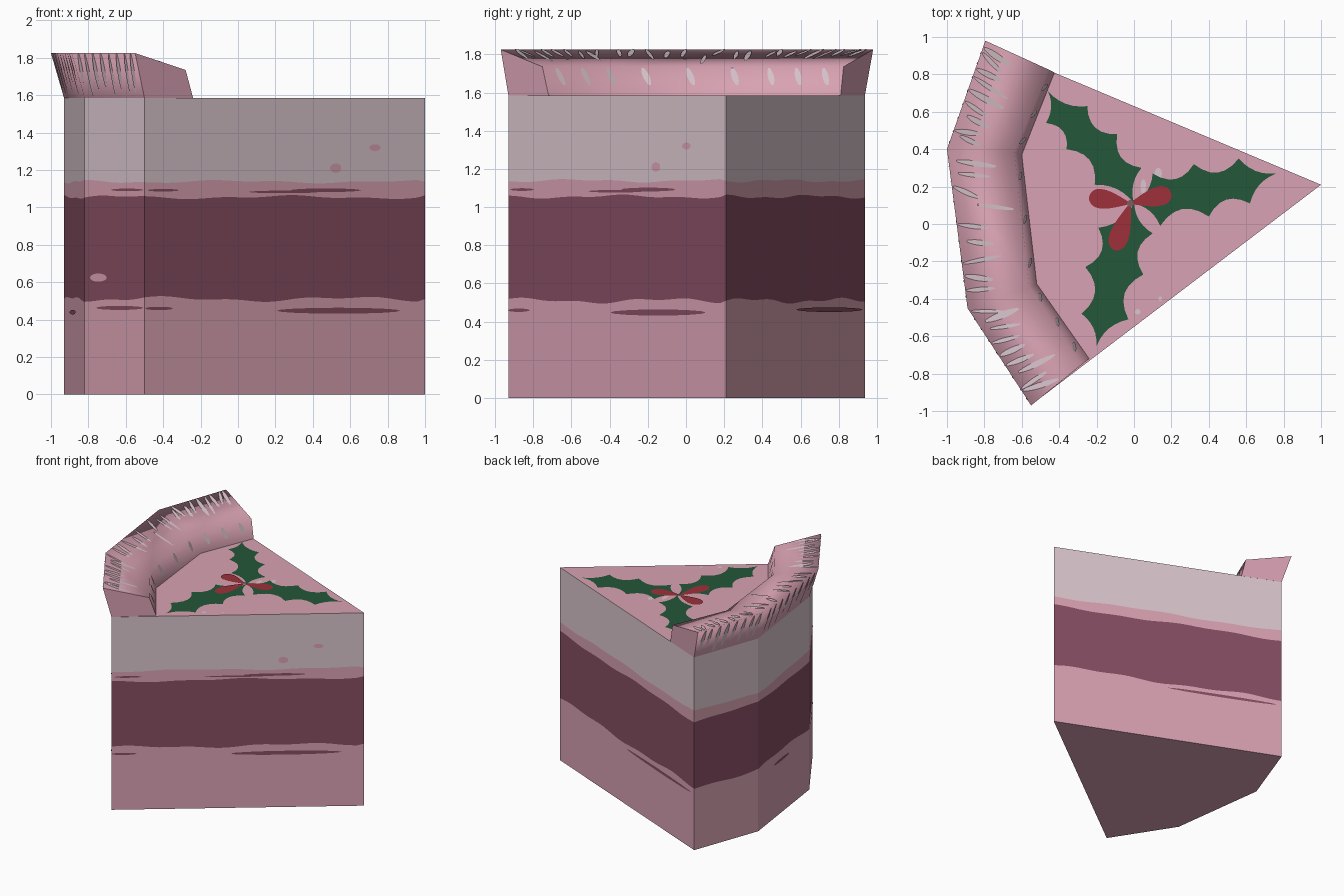
import bpy, bmesh, math, random
from mathutils import Vector

if "Cube" in bpy.data.objects:
    bpy.data.objects.remove(bpy.data.objects["Cube"])

random.seed(4)


def material(name, rgb):
    m = bpy.data.materials.new(name)
    lin = [(c / 255 / 12.92) if c < 11 else ((c / 255 + 0.055) / 1.055) ** 2.4 for c in rgb]
    m.diffuse_color = (*lin, 1)
    m.use_nodes = True
    m.node_tree.nodes["Principled BSDF"].inputs["Base Color"].default_value = m.diffuse_color
    return m


PINK = material("pink_icing", (217, 162, 179))
PALE = material("pale_cream", (219, 199, 207))
MAROON = material("berry_layer", (134, 78, 98))
GREEN = material("holly_green", (36, 87, 56))
RED = material("berry_red", (157, 48, 58))
GREY = material("berry_centre", (125, 95, 95))

TOP = 1.585
# Slice outline, anticlockwise: tip, back corner, two rim bends, front corner
OUTLINE = [Vector(p) for p in [(1, 0.21), (-0.73, 0.937), (-0.93, 0.39), (-0.82, -0.43), (-0.50, -0.93)]]


def make_object(name, bm, mats):
    me = bpy.data.meshes.new(name)
    bm.to_mesh(me)
    bm.free()
    for m in mats:
        me.materials.append(m)
    ob = bpy.data.objects.new(name, me)
    bpy.context.collection.objects.link(ob)
    return ob


def plates(name, shapes, mat):
    """Thin painted details: list of (outline points, outward normal, lift)."""
    bm = bmesh.new()
    for pts, n, lift in shapes:
        f = bm.faces.new([bm.verts.new(p + n * lift) for p in pts])
        f.normal_update()
        if f.normal.dot(n) < 0:
            f.normal_flip()
    return make_object(name, bm, [mat])


# Cake slice with wavy layer boundaries
bm = bmesh.new()
columns, run = [], 0.0
for i, a in enumerate(OUTLINE):
    b = OUTLINE[(i + 1) % 5]
    n = max(4, int((b - a).length / 0.05))
    for k in range(n):
        p = a.lerp(b, k / n)
        s = run + (b - a).length * k / n
        wave = [0.010 * math.sin(5.1 * s + j * 2) + 0.006 * math.sin(13 * s + j) for j in range(3)]
        zs = [0, 0.51 + wave[0], 1.055 + wave[1] * 0.7, 1.138 + wave[2] * 0.6, TOP]
        columns.append([bm.verts.new((p.x, p.y, z)) for z in zs])
    run += (b - a).length
for c, d in zip(columns, columns[1:] + columns[:1]):
    for j, mi in enumerate((0, 1, 0, 2)):
        bm.faces.new((c[j], d[j], d[j + 1], c[j + 1])).material_index = mi
bm.faces.new([c[-1] for c in columns])
bm.faces.new([c[0] for c in reversed(columns)])
make_object("cake_slice", bm, [PINK, MAROON, PALE])

# Icing rim: four-sided section along the rounded back of the slice
OUT_LOW = [Vector((p.x, p.y, TOP)) for p in OUTLINE[1:]]
OUT_TOP = [Vector((x, y, 1.825)) for x, y in [(-0.795, 0.98), (-1, 0.40), (-0.89, -0.45), (-0.55, -0.97)]]
IN_TOP = [Vector((x, y, 1.735)) for x, y in [(-0.455, 0.825), (-0.64, 0.385), (-0.56, -0.34), (-0.28, -0.752)]]
IN_LOW = [Vector((x, y, TOP)) for x, y in [(-0.425, 0.81), (-0.60, 0.37), (-0.52, -0.32), (-0.24, -0.72)]]
bm = bmesh.new()
rings = [[bm.verts.new(r[i]) for r in (OUT_LOW, OUT_TOP, IN_TOP, IN_LOW)] for i in range(4)]
for a, b in zip(rings, rings[1:]):
    for j in range(3):
        bm.faces.new((a[j], a[j + 1], b[j + 1], b[j])).smooth = True
    bm.faces.new((a[3], a[0], b[0], b[3]))
bm.faces.new(rings[0])
bm.faces.new(rings[3])
bmesh.ops.recalc_face_normals(bm, faces=bm.faces)
make_object("icing_rim", bm, [PINK])


# Pale brush strokes across the rim
def rim_stroke(lo, hi, s, v0, v1, width, slant):
    i = min(int(s), 2)
    t = s - i
    t = min(max(t, 0.09), 0.91)

    def at(u, v):
        u = min(max(u, 0.005), 0.995)
        return lo[i].lerp(lo[i + 1], u).lerp(hi[i].lerp(hi[i + 1], u), v)

    length = (lo[i + 1] - lo[i]).length
    n = (lo[i + 1] - lo[i]).cross(hi[i] - lo[i]).normalized()
    if n.dot(Vector((0, 0, 1)) if lo is OUT_TOP else OUT_LOW[i] - IN_LOW[i]) < 0:
        n = -n
    if lo is IN_LOW:
        n = -n
    left, right = [], []
    for k in range(9):
        f = k / 8
        w = width / length * (math.sin(math.pi * (0.06 + 0.88 * f)) ** 0.7) / 2
        c = t + slant * (f - 0.5) / length
        v = v0 + (v1 - v0) * f
        left.append(at(c - w, v))
        right.append(at(c + w, v))
    return left + right[::-1], n, 0.004


strokes = []
for k in range(27):
    s = 0.05 + 2.9 * k / 26
    v0 = random.choice((0.02, 0.02, 0.12, 0.35))
    v1 = min(v0 + random.uniform(0.35, 0.62), 0.95)
    strokes.append(rim_stroke(OUT_TOP, IN_TOP, s, v0, v1, random.uniform(0.022, 0.042), random.uniform(0.0, 0.07)))
for k in range(24):
    s = 0.06 + 2.88 * k / 23
    strokes.append(rim_stroke(OUT_LOW, OUT_TOP, s, random.uniform(0.05, 0.4), 0.98, random.uniform(0.018, 0.034), 0.03))
for k in range(9):
    strokes.append(rim_stroke(IN_LOW, IN_TOP, 0.2 + 2.6 * k / 8, 0.35, 0.95, 0.035, 0.03))
plates("rim_strokes", strokes, PALE)


# Streaks and spots on the side walls
def streak(i, a, b, z, h):
    p, q = OUTLINE[i], OUTLINE[(i + 1) % 5]
    d = (q - p).normalized()
    pts = []
    for k in range(16):
        g = math.tau * k / 16
        c = p.lerp(q, (a + b) / 2 + (b - a) / 2 * math.cos(g))
        pts.append(Vector((c.x, c.y, z + h * math.sin(g))))
    return pts, Vector((d.y, -d.x, 0)), 0.004


plates("dark_streaks", [streak(4, 0.47, 0.91, 0.448, 0.016), streak(4, 0.0, 0.1, 0.46, 0.009),
                        streak(3, 0.2, 0.99, 0.463, 0.011), streak(4, 0.37, 0.62, 1.083, 0.007),
                        streak(4, 0.52, 0.77, 1.092, 0.010), streak(3, 0.45, 0.99, 1.094, 0.007),
                        streak(4, 0.01, 0.12, 1.092, 0.007), streak(0, 0.5, 0.98, 0.463, 0.012),
                        streak(2, 0.3, 0.6, 0.44, 0.012)], MAROON)
plates("pink_spots", [streak(4, 0.66, 0.70, 1.21, 0.025), streak(4, 0.80, 0.84, 1.32, 0.018),
                      streak(3, 0.10, 0.38, 0.625, 0.022)], PINK)

# Holly leaves: spikes joined by hollow curves
UP = Vector((0, 0, 1))
LEAVES = [
    [(-0.46, 0.71), (-0.47, 0.54), (-0.36, 0.40), (-0.21, 0.21), (0, 0.11), (0.04, 0.30), (-0.09, 0.48), (-0.25, 0.63)],
    [(0.76, 0.27), (0.56, 0.35), (0.32, 0.32), (0.10, 0.27), (0, 0.11), (0.14, -0.01), (0.40, 0.04), (0.62, 0.11)],
    [(-0.20, -0.65), (-0.03, -0.51), (0.05, -0.27), (0.10, -0.05), (0, 0.11), (-0.19, -0.02), (-0.26, -0.23), (-0.28, -0.48)],
]
leaf_shapes = []
for spikes in LEAVES:
    pts = []
    for k, (x, y) in enumerate(spikes):
        x2, y2 = spikes[(k + 1) % 8]
        sag = 0.13 if k in (0, 7, 3, 4) else 0.25
        for m in range(6):
            t = m / 6
            e = sag * 4 * t * (1 - t)
            pts.append(Vector((x + (x2 - x) * t - (y2 - y) * e, y + (y2 - y) * t + (x2 - x) * e, TOP)))
    leaf_shapes.append((pts, UP, 0.003))
plates("holly_leaves", leaf_shapes, GREEN)

# Teardrop berries meeting at a small centre
centre = Vector((-0.02, 0.11, TOP))
berries = []
for ex, ey in [(-0.24, 0.145), (0.20, 0.165), (-0.105, -0.14)]:
    axis = Vector((ex, ey, TOP)) - centre
    side = UP.cross(axis).normalized()
    pts = []
    for k in range(24):
        g = math.tau * k / 24
        f = (1 - math.cos(g)) / 2
        pts.append(centre + axis * f + side * (0.075 * math.sin(g) * (0.2 + 0.8 * f)))
    berries.append((pts, UP, 0.006))
plates("holly_berries", berries, RED)
dot = [centre + Vector((math.cos(k * math.tau / 10), math.sin(k * math.tau / 10), 0)) * 0.018 for k in range(10)]
plates("berry_centre", [(dot, UP, 0.008)], GREY)

# Small pale flecks on the top icing
flecks = []
for x, y, rx, ry in [(0.13, 0.27, 0.02, 0.03), (0.05, 0.2, 0.015, 0.04), (0.14, -0.40, 0.01, 0.012), (0.02, -0.47, 0.015, 0.015)]:
    flecks.append(([Vector((x + rx * math.cos(k * math.tau / 10), y + ry * math.sin(k * math.tau / 10), TOP))
                    for k in range(10)], UP, 0.002))
plates("top_flecks", flecks, PALE)
